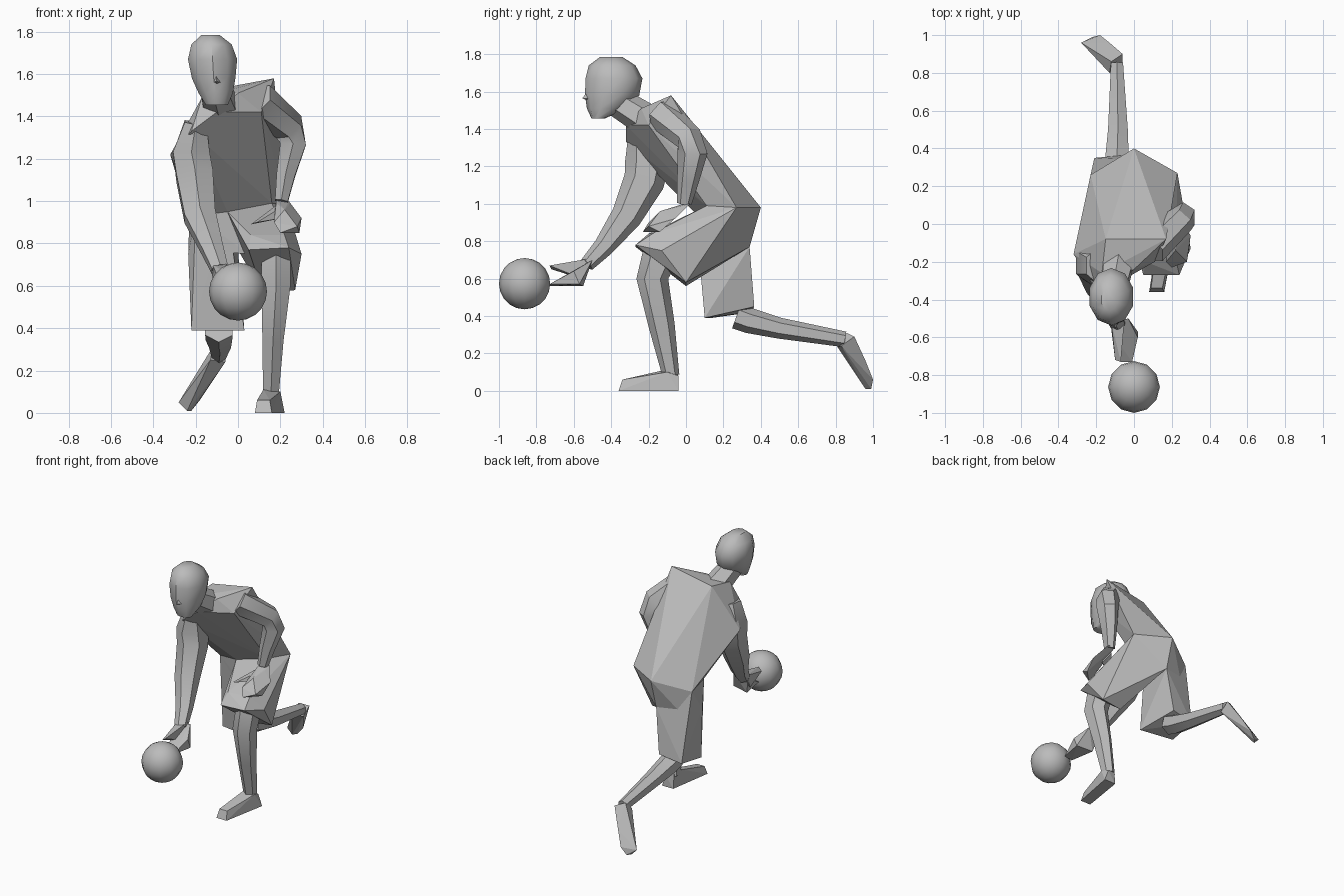
import bpy
import bmesh
from math import cos, sin, pi, radians
from mathutils import Vector

cube = bpy.data.objects.get("Cube")
if cube:
    bpy.data.objects.remove(cube, do_unlink=True)

grey = bpy.data.materials.new("plain grey")
grey.use_nodes = True
colour = (.5, .5, .5, 1)
grey.diffuse_color = colour
shader = next(n for n in grey.node_tree.nodes if n.type == "BSDF_PRINCIPLED")
shader.inputs["Base Color"].default_value = colour


def finish(name, bm, smooth_angle=None):
    """Turn a bmesh into a named grey object."""
    bmesh.ops.recalc_face_normals(bm, faces=bm.faces)
    mesh = bpy.data.meshes.new(name)
    bm.to_mesh(mesh)
    bm.free()
    mesh.materials.append(grey)
    obj = bpy.data.objects.new(name, mesh)
    bpy.context.scene.collection.objects.link(obj)
    if smooth_angle:
        bpy.ops.object.select_all(action="DESELECT")
        obj.select_set(True)
        bpy.context.view_layer.objects.active = obj
        bpy.ops.object.shade_smooth_by_angle(angle=radians(smooth_angle))


def faceted(name, points):
    """Flat faced solid wrapped around a few corner points."""
    bm = bmesh.new()
    corners = [bm.verts.new(p) for p in points]
    bmesh.ops.convex_hull(bm, input=corners)
    unused = [v for v in bm.verts if not v.link_faces]
    bmesh.ops.delete(bm, geom=unused, context="VERTS")
    finish(name, bm)


def loft(name, rings, sides=6, level=False, smooth_angle=32):
    """Skin rings of (x, y, z, half width, half depth) along a path."""
    bm = bmesh.new()
    centres = [Vector(r[:3]) for r in rings]
    last = len(rings) - 1
    loops = []
    for i, (centre, ring) in enumerate(zip(centres, rings)):
        along = centres[min(i + 1, last)] - centres[max(i - 1, 0)]
        if level:
            along = Vector((0, 0, 1))
        along.normalize()
        across = Vector((1, 0, 0))
        across = (across - along * across.dot(along)).normalized()
        deep = along.cross(across)
        loop = []
        for k in range(sides):
            a = 2 * pi * (k + .5) / sides
            offset = across * cos(a) * ring[3] + deep * sin(a) * ring[4]
            loop.append(bm.verts.new(centre + offset))
        loops.append(loop)
    for low, high in zip(loops, loops[1:]):
        for k in range(sides):
            n = (k + 1) % sides
            bm.faces.new((low[k], low[n], high[n], high[k]))
    bm.faces.new(loops[0])
    bm.faces.new(loops[-1])
    finish(name, bm, smooth_angle)


# Ball
bm = bmesh.new()
bmesh.ops.create_uvsphere(bm, u_segments=12, v_segments=10, radius=.137)
bmesh.ops.translate(bm, verts=bm.verts, vec=(0, -.863, .573))
finish("ball", bm, 45)

# Head, nose and neck
loft("head", [
    (-.1, -.47, 1.455, .055, .035),
    (-.105, -.425, 1.51, .085, .105),
    (-.115, -.395, 1.58, .108, .145),
    (-.12, -.385, 1.67, .122, .152),
    (-.125, -.395, 1.74, .1, .125),
    (-.13, -.4, 1.785, .045, .06),
], sides=10, level=True, smooth_angle=40)
faceted("nose", [(-.11, -.5, 1.63), (-.075, -.51, 1.56), (-.135, -.51, 1.56),
                 (-.1, -.555, 1.565), (-.1, -.5, 1.54)])
loft("neck", [(-.08, -.2, 1.44, .09, .09), (-.11, -.36, 1.54, .075, .08)])

# Torso, leaning forward with the right shoulder dropped
back_hip, left_hip, right_hip = (0, .4, .98), (.23, .27, .98), (-.23, .26, .91)
left_waist, mid_waist, right_waist = (.16, .11, .99), (-.05, .05, .95), (-.2, .08, .93)
faceted("torso", [
    back_hip, left_hip, right_hip, left_waist, mid_waist, right_waist,
    (.17, -.08, 1.58), (-.15, -.08, 1.52), (-.32, -.16, 1.22),
    (-.22, -.32, 1.33), (-.1, -.32, 1.42), (0, -.24, 1.51),
    (.11, -.2, 1.42), (-.17, -.26, 1.49),
])

# Pelvis and shorts
seat = (0, .34, .77)
faceted("shorts_pelvis", [
    back_hip, left_hip, right_hip, left_waist, mid_waist, right_waist,
    seat, (-.15, .3, .77), (-.2, .1, .77), (.05, .05, .75),
])
faceted("shorts_left_leg", [
    back_hip, left_hip, left_waist, mid_waist, seat,
    (.05, -.27, .77), (.24, -.27, .78), (.3, -.13, .75),
    (.06, -.2, .84), (.22, -.18, .84), (.27, 0, .58), (.12, 0, .56),
])
faceted("shorts_right_leg", [
    right_hip, right_waist, mid_waist, seat, (-.235, .15, .75),
    (-.22, .14, .39), (.03, .1, .39), (-.21, .35, .42), (-.04, .365, .45),
])

# Lower legs
loft("left_lower_leg", [
    (.18, -.13, .74, .08, .1), (.18, -.18, .6, .078, .085),
    (.165, -.13, .35, .058, .07), (.155, -.08, .08, .042, .045),
])
loft("right_lower_leg", [
    (-.09, .27, .4, .075, .07), (-.09, .34, .375, .072, .068),
    (-.085, .5, .335, .06, .056), (-.09, .85, .275, .037, .042),
])

# Feet
faceted("left_foot", [
    (.12, -.12, .11), (.2, -.1, .1), (.13, -.05, .1), (.19, -.04, .08),
    (.13, -.04, 0), (.22, -.04, 0), (.08, -.36, 0), (.16, -.36, 0),
    (.09, -.34, .06), (.15, -.34, .06),
])
faceted("right_foot", [
    (-.13, .8, .25), (-.06, .83, .24), (-.12, .86, .31), (-.06, .9, .29),
    (-.28, .96, .05), (-.24, .96, .01), (-.18, 1, .06), (-.22, .99, .01),
    (-.13, .96, .16),
])

# Arms
loft("right_arm", [
    (-.2, -.22, 1.37, .06, .09), (-.22, -.205, 1.23, .1, .12),
    (-.205, -.225, 1.12, .1, .11), (-.18, -.32, .93, .085, .082),
    (-.12, -.44, .77, .058, .055), (-.085, -.53, .675, .045, .04),
])
loft("left_arm", [
    (.09, -.13, 1.48, .09, .09), (.24, .015, 1.35, .08, .075),
    (.26, .035, 1.27, .07, .08), (.225, .01, 1.12, .05, .058),
    (.205, -.01, 1, .035, .04),
])

# Hands with thumbs
faceted("right_hand", [
    (-.13, -.52, .68), (-.03, -.5, .7), (-.1, -.55, .56), (.02, -.57, .57),
    (.02, -.6, .64), (-.1, -.6, .64), (-.07, -.73, .56), (-.01, -.73, .57),
])
faceted("right_thumb", [
    (-.12, -.52, .7), (-.05, -.5, .71), (-.12, -.56, .6),
    (-.06, -.58, .61), (-.1, -.72, .65), (-.07, -.73, .67),
])
faceted("left_hand", [
    (.18, .02, 1.01), (.24, .02, 1), (.18, -.04, .99), (.24, -.04, .98),
    (.3, -.06, .92), (.29, -.14, .85), (.2, -.23, .85), (.17, -.2, .9),
    (.28, -.2, .88), (.22, -.14, .96),
])
faceted("left_thumb", [
    (.18, -.02, .98), (.22, -.06, .98), (.21, -.08, .92),
    (.06, -.14, .89), (.09, -.16, .9),
])
